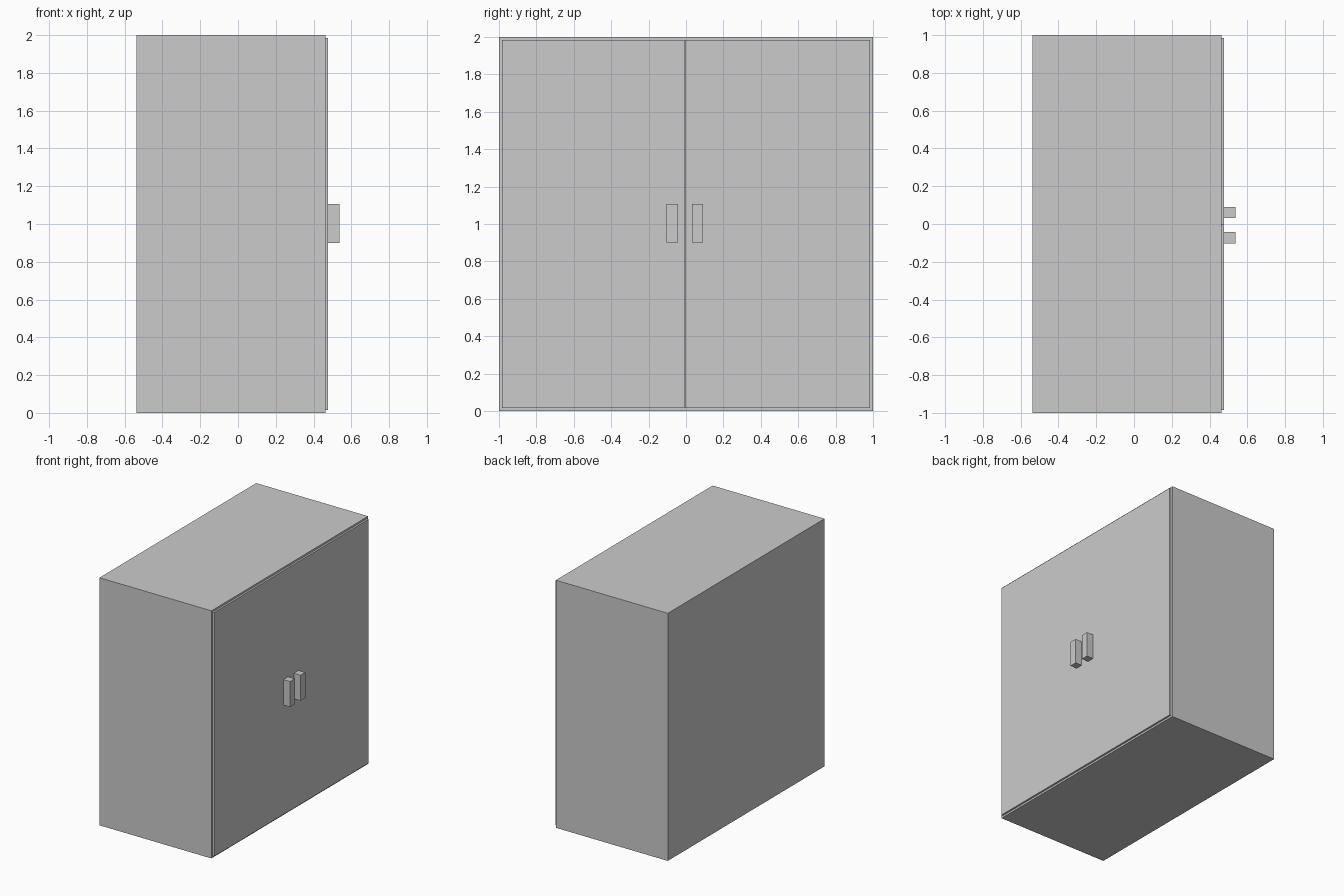
import bpy

if "Cube" in bpy.data.objects:
    bpy.data.objects.remove(bpy.data.objects["Cube"])


def box(name, x, y, z):
    """Box spanning the given (min, max) range on each axis."""
    bpy.ops.mesh.primitive_cube_add(
        size=1, location=[(a + b) / 2 for a, b in (x, y, z)])
    ob = bpy.context.object
    ob.name = name
    ob.scale = [b - a for a, b in (x, y, z)]
    bpy.ops.object.transform_apply(location=False, rotation=False, scale=True)
    return ob


BACK, FRONT = -0.5375, 0.4625   # cabinet depth along x
DOOR = FRONT + 0.015            # door face
SEAM = -0.006                   # line where the two doors meet
GAP = 0.001

# Cabinet body
box("cabinet_body", (BACK, FRONT), (-1, 1), (0, 2))

# Pair of doors, slightly inset from the body outline
door_z = (0.015, 1.985)
box("left_door", (FRONT, DOOR), (-0.985, SEAM - GAP), door_z)
box("right_door", (FRONT, DOOR), (SEAM + GAP, 0.985), door_z)

# Block handles either side of the seam
for name, side in (("left_handle", -1), ("right_handle", 1)):
    centre = SEAM + side * 0.067
    box(name, (DOOR, DOOR + 0.06), (centre - 0.03, centre + 0.03), (0.9, 1.106))
